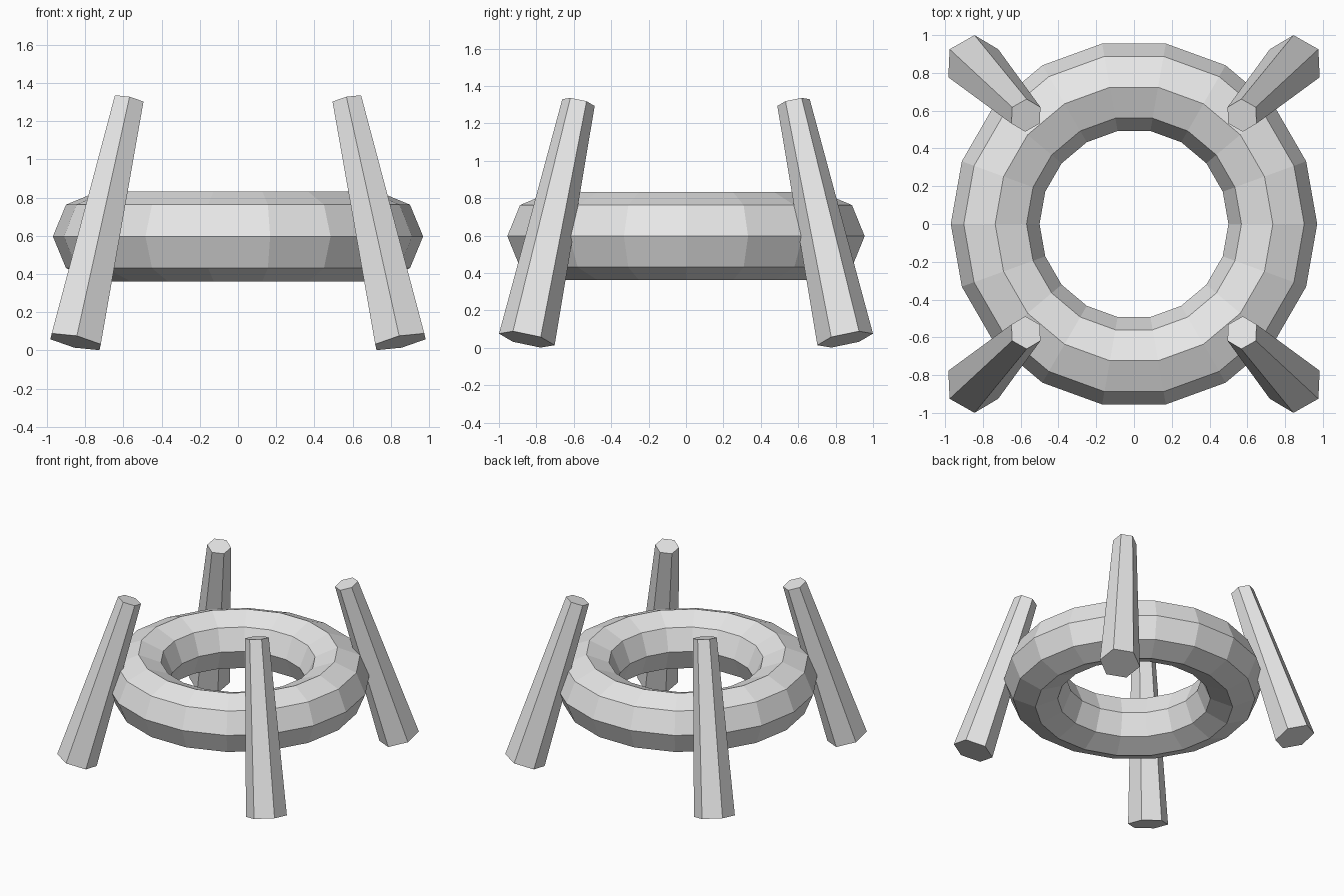
import bpy
from mathutils import Matrix, Vector

cube = bpy.data.objects.get("Cube")
if cube:
    bpy.data.objects.remove(cube, do_unlink=True)

# One plain light grey for everything
grey = bpy.data.materials.new("light_grey")
grey.use_nodes = True
grey.diffuse_color = (0.8, 0.8, 0.8, 1)
for node in grey.node_tree.nodes:
    if node.type == 'BSDF_PRINCIPLED':
        node.inputs["Base Color"].default_value = (0.8, 0.8, 0.8, 1)


def finish(name):
    obj = bpy.context.object
    obj.name = name
    obj.data.materials.clear()
    obj.data.materials.append(grey)
    return obj


# Faceted ring with an octagonal cross-section
bpy.ops.mesh.primitive_torus_add(
    major_segments=18, minor_segments=8,
    major_radius=0.735, minor_radius=0.235, location=(0, 0, 0.597))
finish("ring")

# Four tapered six-sided posts, leaning inwards at the corners
FOOT, HEAD = Vector((0.851, 0.851, 0.045)), Vector((0.572, 0.575, 1.311))
for side, sx in (("left", 1), ("right", -1)):
    for end, sy in (("back", 1), ("front", -1)):
        mirror = Vector((sx, sy, 1))
        foot, head = FOOT * mirror, HEAD * mirror
        axis = head - foot
        lean_x = -Vector((0, 1)).angle_signed(Vector((-axis.y, axis.xz.length)))
        lean_y = -Vector((0, 1)).angle_signed(Vector((-axis.x, axis.z)))
        # Signs chosen so the post's own z axis follows the lean
        lean_x = abs(lean_x) * sy
        lean_y = -abs(lean_y) * sx
        turn = Matrix.Rotation(lean_y, 3, 'Y') @ Matrix.Rotation(lean_x, 3, 'X')
        bpy.ops.mesh.primitive_cone_add(
            vertices=6, radius1=0.152, radius2=0.0885, depth=axis.length,
            location=(foot + head) / 2, rotation=turn.to_euler())
        finish(f"{end}_{side}_post")
